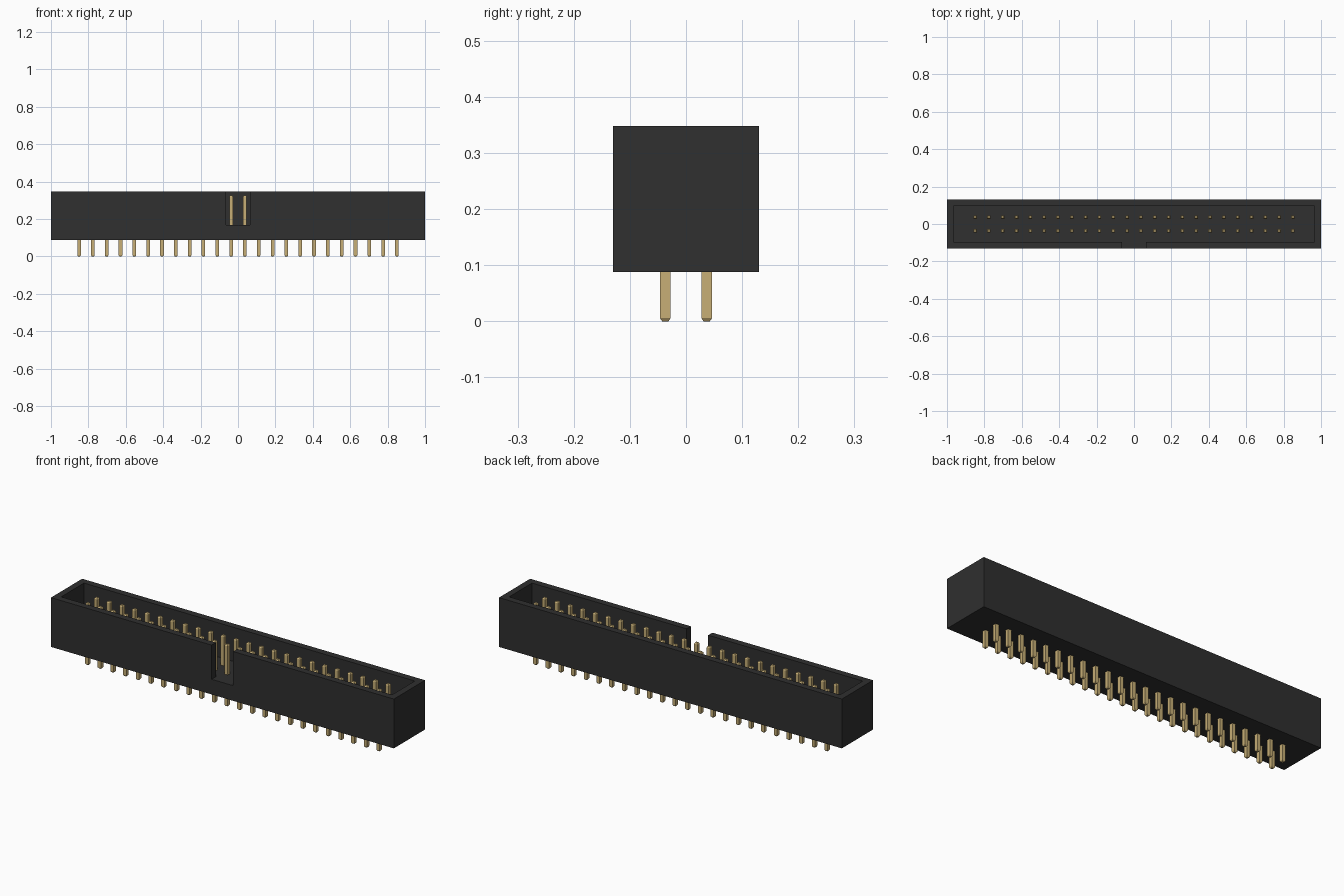
import bpy
import bmesh

cube = bpy.data.objects.get("Cube")
if cube:
    bpy.data.objects.remove(cube, do_unlink=True)

# Main dimensions
HALF_X, HALF_Y = 1.0, 0.13
BASE_Z, FLOOR_Z, TOP_Z = 0.088, 0.168, 0.348
CAV_X, CAV_Y = 0.965, 0.095
SLOT_X = 0.063
PITCH, COLUMNS = 0.0739, 24
PIN_TOP, PIN_HALF, TIP_HALF, TIP_H = 0.326, 0.0096, 0.0055, 0.006


def make_material(name, rgb, rough):
    mat = bpy.data.materials.new(name)
    mat.use_nodes = True
    mat.diffuse_color = (*rgb, 1)
    bsdf = mat.node_tree.nodes["Principled BSDF"]
    bsdf.inputs["Base Color"].default_value = (*rgb, 1)
    bsdf.inputs["Roughness"].default_value = rough
    return mat


def add_object(name, mesh):
    obj = bpy.data.objects.new(name, mesh)
    bpy.context.collection.objects.link(obj)
    return obj


def prism(name, outline, z0, z1, mat):
    """Extrude an xy outline from z0 to z1."""
    bm = bmesh.new()
    face = bm.faces.new([bm.verts.new((x, y, z0)) for x, y in outline])
    top = bmesh.ops.extrude_face_region(bm, geom=[face])["geom"]
    verts = [v for v in top if isinstance(v, bmesh.types.BMVert)]
    bmesh.ops.translate(bm, verts=verts, vec=(0, 0, z1 - z0))
    bmesh.ops.recalc_face_normals(bm, faces=bm.faces)
    mesh = bpy.data.meshes.new(name)
    bm.to_mesh(mesh)
    bm.free()
    mesh.materials.append(mat)
    return add_object(name, mesh)


black = make_material("black plastic", (0.029, 0.029, 0.029), 0.6)
gold = make_material("gold metal", (0.57, 0.425, 0.18), 0.4)

# Housing: solid block with an open cavity and a key slot in the front wall
housing = prism("housing", [(-HALF_X, -HALF_Y), (HALF_X, -HALF_Y),
                            (HALF_X, HALF_Y), (-HALF_X, HALF_Y)],
                BASE_Z, TOP_Z, black)
cutter = prism("cavity_cutter", [
    (-CAV_X, CAV_Y), (-CAV_X, -CAV_Y), (-SLOT_X, -CAV_Y), (-SLOT_X, -0.2),
    (SLOT_X, -0.2), (SLOT_X, -CAV_Y), (CAV_X, -CAV_Y), (CAV_X, CAV_Y)],
    FLOOR_Z, TOP_Z + 0.1, black)
cutter.hide_render = True

cut = housing.modifiers.new("cavity", "BOOLEAN")
cut.operation = "DIFFERENCE"
cut.solver = "EXACT"
cut.object = cutter
bpy.context.view_layer.objects.active = housing
bpy.ops.object.modifier_apply(modifier=cut.name)
bpy.data.objects.remove(cutter, do_unlink=True)

# Pin: square bar with a chamfered tip at each end
bm = bmesh.new()
rings = []
for z, r in ((0, TIP_HALF), (TIP_H, PIN_HALF),
             (PIN_TOP - TIP_H, PIN_HALF), (PIN_TOP, TIP_HALF)):
    rings.append([bm.verts.new((x * r, y * r, z))
                  for x, y in ((-1, -1), (1, -1), (1, 1), (-1, 1))])
for lower, upper in zip(rings, rings[1:]):
    for i in range(4):
        j = (i + 1) % 4
        bm.faces.new((lower[i], lower[j], upper[j], upper[i]))
bm.faces.new(rings[0][::-1])
bm.faces.new(rings[-1])
pin_mesh = bpy.data.meshes.new("pin")
bm.to_mesh(pin_mesh)
bm.free()
pin_mesh.materials.append(gold)

# Two rows of pins sharing one mesh
for row, y in (("front", -PITCH / 2), ("back", PITCH / 2)):
    for i in range(COLUMNS):
        pin = add_object(f"{row}_pin_{i + 1:02d}", pin_mesh)
        pin.location = ((i - (COLUMNS - 1) / 2) * PITCH, y, 0)
